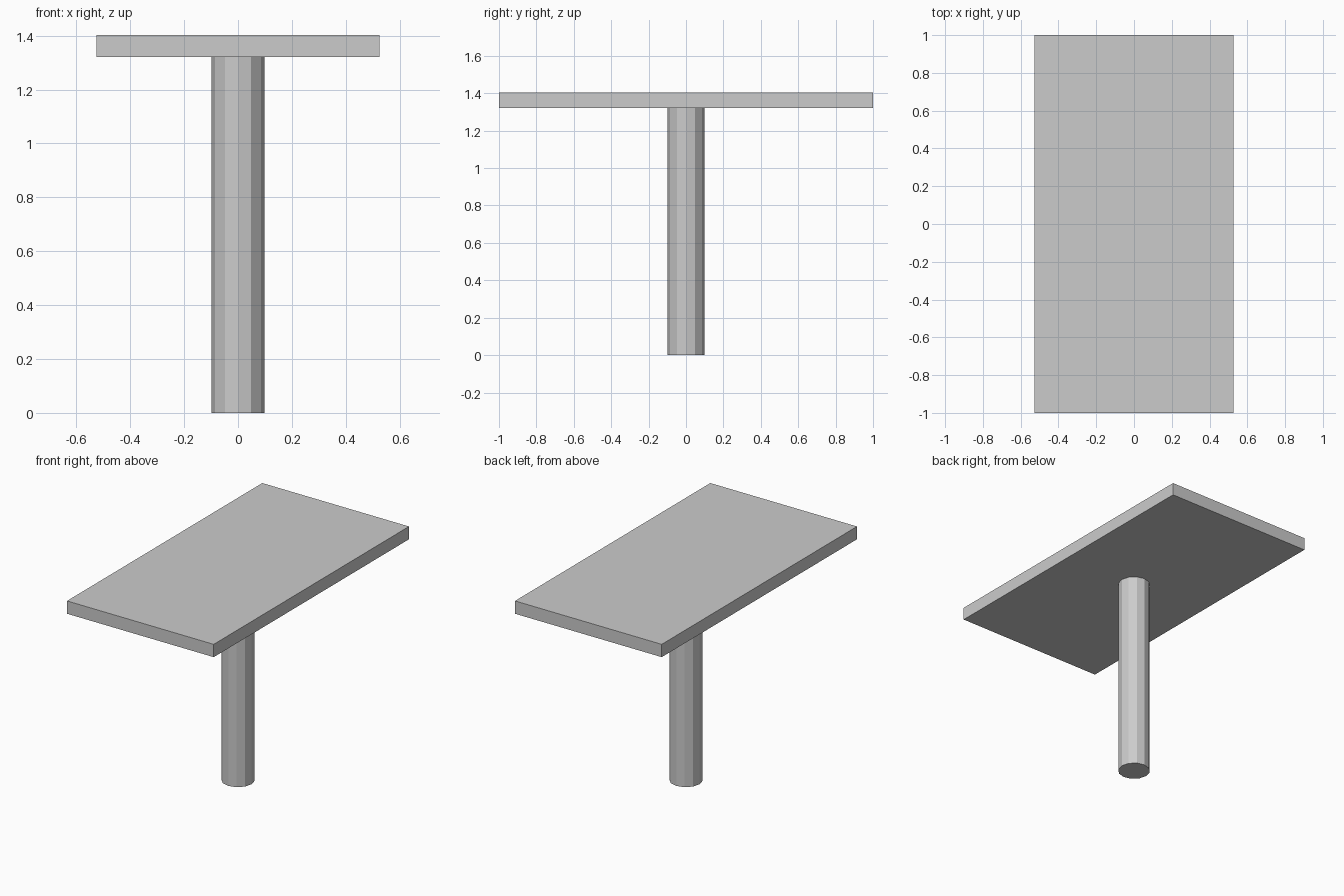
import bpy

cube = bpy.data.objects.get("Cube")
if cube:
    bpy.data.objects.remove(cube, do_unlink=True)

HALF_WIDTH, HALF_LENGTH = 0.526, 1.0
COLUMN_TOP, TABLE_TOP = 1.32, 1.403
COLUMN_RADIUS = 0.098

grey = bpy.data.materials.new("light_grey")
grey.use_nodes = True
colour = (0.6, 0.6, 0.6, 1)
grey.diffuse_color = colour
grey.node_tree.nodes["Principled BSDF"].inputs["Base Color"].default_value = colour


def finish(name):
    part = bpy.context.object
    part.name = part.data.name = name
    part.data.materials.append(grey)
    return part


# Flat rectangular top
bpy.ops.mesh.primitive_cube_add(size=2, location=(0, 0, (COLUMN_TOP + TABLE_TOP) / 2))
top = finish("table_top")
top.scale = (HALF_WIDTH, HALF_LENGTH, (TABLE_TOP - COLUMN_TOP) / 2)
bpy.ops.object.transform_apply(location=False, rotation=False, scale=True)

# Twelve-sided central column
bpy.ops.mesh.primitive_cylinder_add(vertices=12, radius=COLUMN_RADIUS, depth=COLUMN_TOP,
                                    location=(0, 0, COLUMN_TOP / 2))
finish("column")
